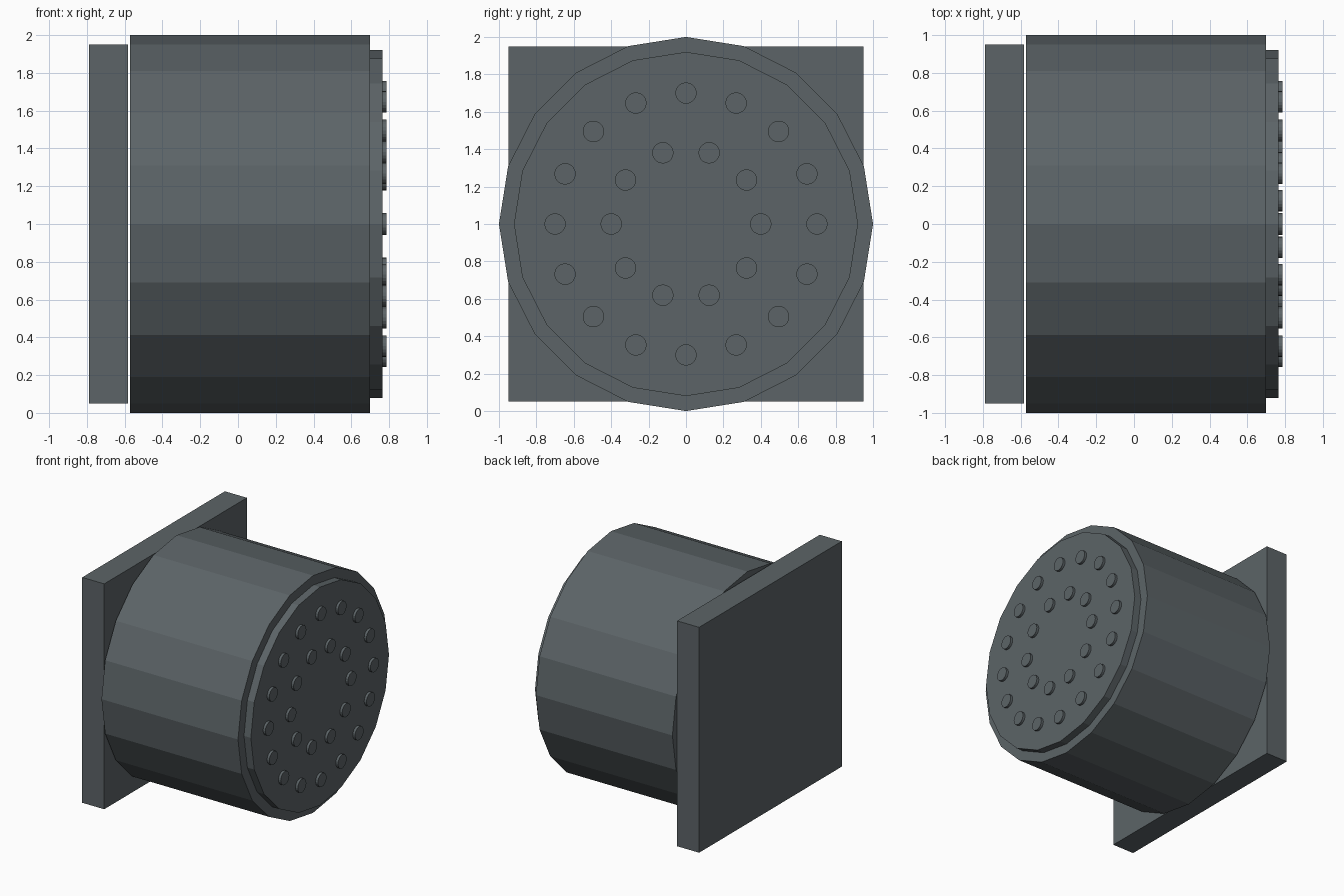
import bpy
from math import cos, sin, pi, tau
from mathutils import Matrix

cube = bpy.data.objects.get("Cube")
if cube:
    bpy.data.objects.remove(cube, do_unlink=True)

slate = bpy.data.materials.new("slate_grey")
slate.use_nodes = True
colour = (0.107, 0.127, 0.136, 1)
slate.diffuse_color = colour
slate.node_tree.nodes["Principled BSDF"].inputs["Base Color"].default_value = colour

AXIS_Z = 1.0


def drum(name, radius, x0, x1, sides, y=0.0, z=AXIS_Z):
    """Flat-sided cylinder lying along x, with a corner at the top."""
    bpy.ops.mesh.primitive_cylinder_add(
        vertices=sides, radius=radius, depth=x1 - x0, end_fill_type='NGON')
    ob = bpy.context.object
    ob.data.transform(Matrix.Rotation(pi / 2, 4, 'Y'))
    ob.location = ((x0 + x1) / 2, y, z)
    ob.name = name
    ob.data.materials.append(slate)
    return ob


# Square mounting plate, standing just clear of the drum
bpy.ops.mesh.primitive_cube_add(size=1, location=(-0.685, 0, AXIS_Z))
plate = bpy.context.object
plate.name = "mounting_plate"
plate.data.transform(Matrix.Diagonal((0.205, 1.9, 1.9, 1)))
plate.data.materials.append(slate)

# Main drum and its raised end disc
drum("main_drum", 1.0, -0.573, 0.70, 20)
drum("end_disc", 0.92, 0.70, 0.764, 20)

# Two rings of round studs on the end disc
for ring, count, radius in (("outer", 16, 0.70), ("inner", 10, 0.40)):
    for i in range(count):
        a = tau * i / count
        drum(f"{ring}_stud_{i + 1}", 0.057, 0.764, 0.785, 20,
             radius * cos(a), AXIS_Z + radius * sin(a))
